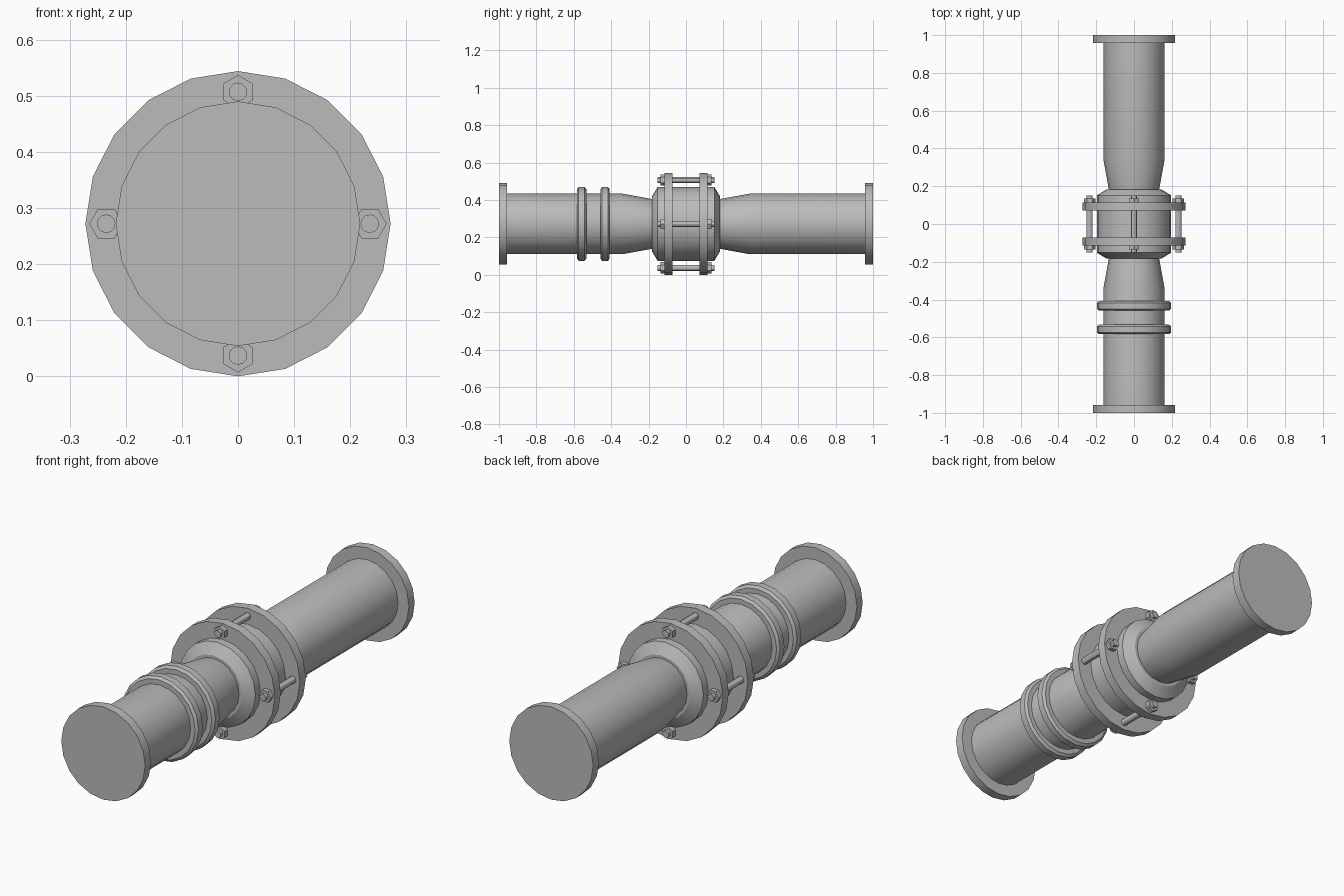
import bpy
import bmesh
from math import sin, cos, pi, radians

if "Cube" in bpy.data.objects:
    bpy.data.objects.remove(bpy.data.objects["Cube"], do_unlink=True)

AXIS_Z = 0.272      # height of the pipe centre line
BOLT_CIRCLE = 0.235

grey = bpy.data.materials.new("steel_grey")
grey.use_nodes = True
colour = (0.5, 0.5, 0.5, 1)
grey.diffuse_color = colour
grey.node_tree.nodes["Principled BSDF"].inputs["Base Color"].default_value = colour


def lathe(name, profile, sides=20, x=0, z=0, turn=0):
    """Spin (y, radius) points about a line along y, offset from the pipe axis."""
    bm = bmesh.new()
    rings = []
    for y, r in profile:
        angles = [turn + 2 * pi * i / sides for i in range(sides)]
        rings.append([bm.verts.new((x + r * sin(a), y, AXIS_Z + z + r * cos(a)))
                      for a in angles])
    for a, b in zip(rings, rings[1:]):
        for i in range(sides):
            j = (i + 1) % sides
            bm.faces.new((a[i], a[j], b[j], b[i]))
    bm.faces.new(rings[0])
    bm.faces.new(rings[-1])
    bmesh.ops.recalc_face_normals(bm, faces=bm.faces)
    mesh = bpy.data.meshes.new(name)
    bm.to_mesh(mesh)
    bm.free()
    mesh.materials.append(grey)
    obj = bpy.data.objects.new(name, mesh)
    bpy.context.collection.objects.link(obj)
    bpy.ops.object.select_all(action='DESELECT')
    obj.select_set(True)
    bpy.context.view_layer.objects.active = obj
    bpy.ops.object.shade_smooth_by_angle(angle=radians(30))
    return obj


# Pipes, end flanges and clamp flanges on both sides
for side, s in (("front", -1), ("back", 1)):
    lathe(side + "_pipe", [(s * 0.17, 0.131), (s * 0.34, 0.162), (s * 0.97, 0.162)])
    lathe(side + "_end_flange", [(s * 0.957, 0.218), (s, 0.218)])
    lathe(side + "_clamp_flange", [(s * 0.071, 0.272), (s * 0.115, 0.272)])

# Chamfered valve body
half = [(0.182, 0.147), (0.152, 0.197)]
lathe("valve_body", [(-y, r) for y, r in half] + half[::-1])

# Two collars on the front pipe
for name, y in (("outer_collar", -0.558), ("inner_collar", -0.433)):
    lathe(name, [(y - 0.025, 0.15), (y - 0.025, 0.185), (y - 0.016, 0.197),
                 (y + 0.016, 0.197), (y + 0.025, 0.185), (y + 0.025, 0.15)])

# Four tie bolts with a hexagonal nut at each end
for i, place in enumerate(("top", "left", "bottom", "right")):
    a = i * pi / 2
    pos = dict(x=BOLT_CIRCLE * sin(a), z=BOLT_CIRCLE * cos(a), turn=a)
    lathe(place + "_bolt", [(-0.152, 0.0165), (0.152, 0.0165)], sides=12, **pos)
    for side, s in (("front", -1), ("back", 1)):
        lathe(f"{place}_{side}_nut", [(s * 0.113, 0.03), (s * 0.136, 0.03)],
              sides=6, **pos)
